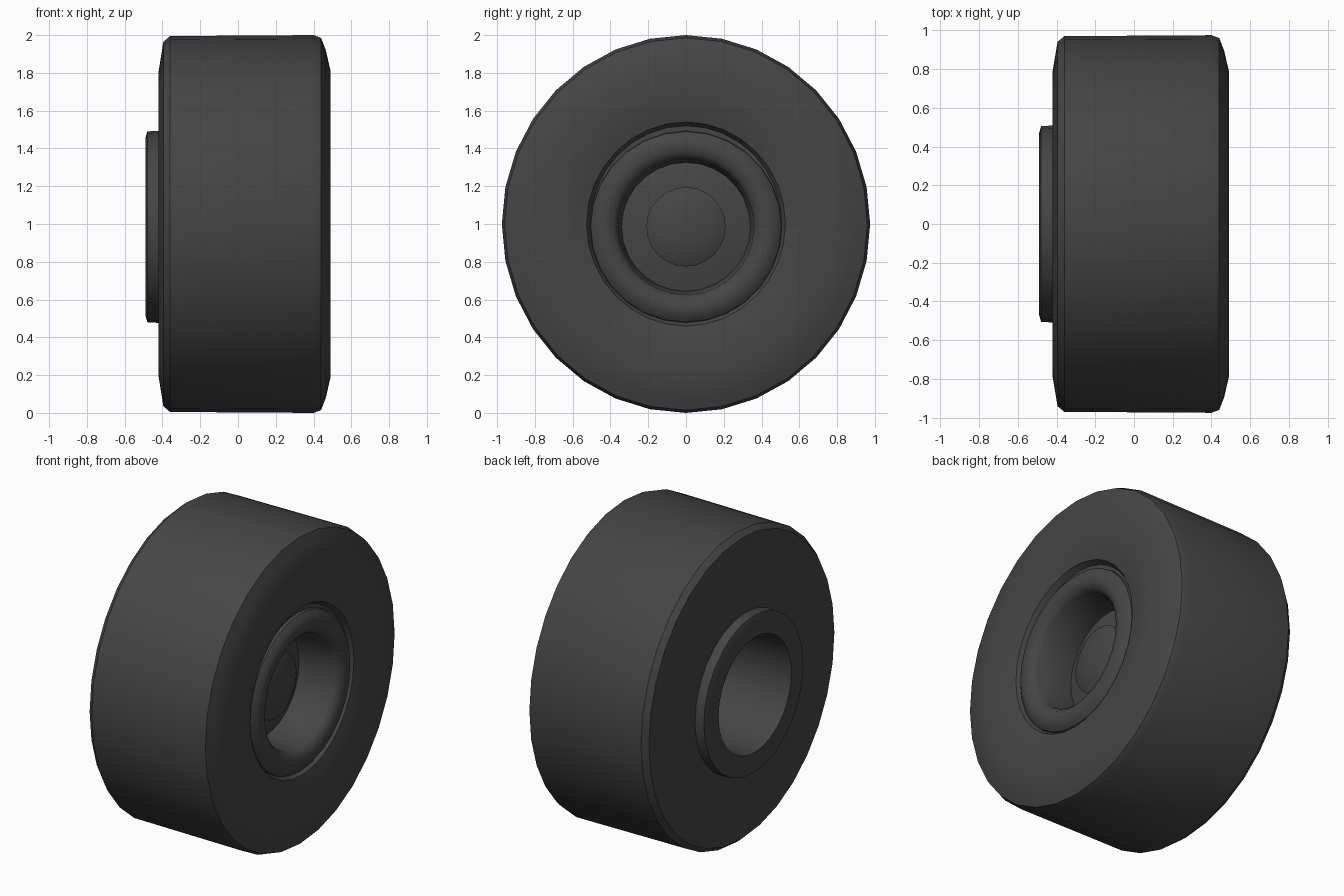
import bpy, bmesh
from math import cos, sin, pi

cube = bpy.data.objects.get("Cube")
if cube:
    bpy.data.objects.remove(cube, do_unlink=True)

rubber = bpy.data.materials.new("dark grey rubber")
rubber.use_nodes = True
GREY = (0.06, 0.06, 0.06, 1)
rubber.diffuse_color = GREY
rubber.node_tree.nodes["Principled BSDF"].inputs["Base Color"].default_value = GREY

AXLE_Z, HUB_Z = 1.0, 0.985


def lathe(name, profile, sides, z, closed=True, squash=1.0, angle=30):
    """Spin (x, radius) points around the x axis; radius 0 makes a pole."""
    bm = bmesh.new()
    rings = []
    for x, r in profile:
        if r == 0:
            rings.append([bm.verts.new((x, 0, z))] * sides)
        else:
            rings.append([bm.verts.new((x, r * squash * sin(2 * pi * i / sides),
                                        z + r * cos(2 * pi * i / sides)))
                          for i in range(sides)])
    pairs = list(zip(rings, rings[1:]))
    if closed:
        pairs.append((rings[-1], rings[0]))
    for a, b in pairs:
        for i in range(sides):
            j = (i + 1) % sides
            corners = list(dict.fromkeys((a[i], a[j], b[j], b[i])))
            if len(corners) > 2:
                bm.faces.new(corners)
    bmesh.ops.recalc_face_normals(bm, faces=bm.faces)
    mesh = bpy.data.meshes.new(name)
    bm.to_mesh(mesh)
    bm.free()
    obj = bpy.data.objects.new(name, mesh)
    bpy.context.collection.objects.link(obj)
    mesh.materials.append(rubber)
    bpy.ops.object.select_all(action='DESELECT')
    obj.select_set(True)
    bpy.context.view_layer.objects.active = obj
    bpy.ops.object.shade_smooth_by_angle(angle=angle * pi / 180)
    return obj


# Tyre: flat tread, sloping shoulders, slightly dished outer sidewall
lathe("tyre", [(-0.42, 0.48), (-0.42, 0.81), (-0.395, 0.965), (-0.36, 0.995),
               (0.40, 1.0), (0.44, 0.985), (0.465, 0.92), (0.49, 0.81),
               (0.475, 0.62), (0.455, 0.54), (0.42, 0.52), (0.42, 0.48)],
      32, AXLE_Z, squash=0.975, angle=35)

# Rounded rim lip, deep bore on the inner side, recess on the outer side
lathe("wheel_rim", [(-0.49, 0.37), (-0.49, 0.47), (-0.48, 0.505), (-0.40, 0.51),
                    (0.40, 0.51), (0.44, 0.505), (0.465, 0.475), (0.475, 0.43),
                    (0.46, 0.385), (0.43, 0.36), (0.18, 0.34)],
      28, HUB_Z, angle=40)

# Web closing the bore, gently coned toward the centre
lathe("wheel_web", [(0.14, 0), (0.14, 0.36), (0.19, 0.36), (0.23, 0.20), (0.23, 0)],
      28, HUB_Z, closed=False)

# Domed hub cap
lathe("hub_cap", [(0.20, 0), (0.20, 0.21), (0.27, 0.21), (0.29, 0.17),
                  (0.305, 0.09), (0.31, 0)], 24, HUB_Z, closed=False, angle=40)
